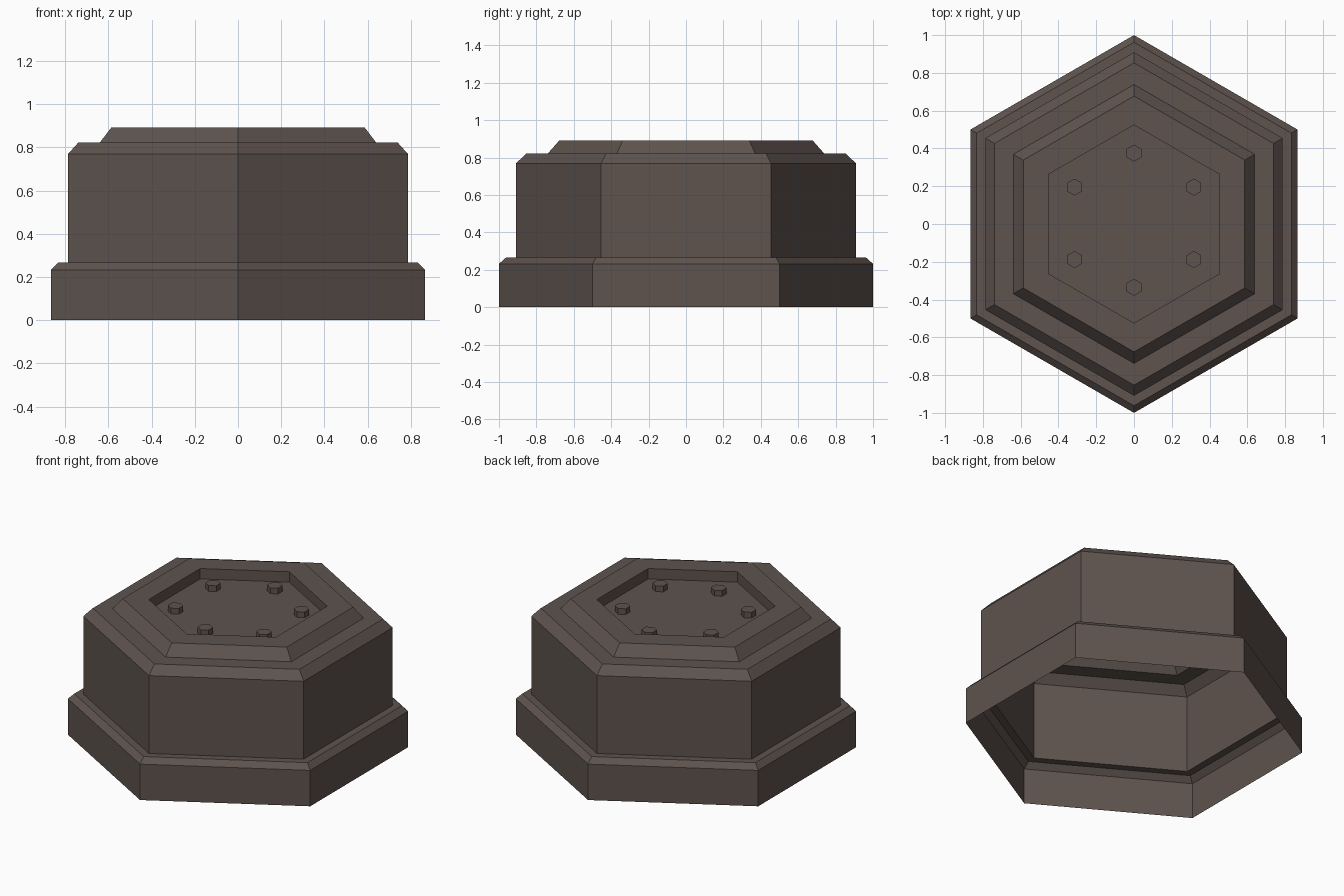
import bpy, bmesh, math

if "Cube" in bpy.data.objects:
    bpy.data.objects.remove(bpy.data.objects["Cube"])

def material(name, rgb):
    m = bpy.data.materials.new(name)
    m.diffuse_color = (*rgb, 1)
    m.use_nodes = True
    m.node_tree.nodes["Principled BSDF"].inputs["Base Color"].default_value = m.diffuse_color
    return m

brown = material("dark brown", (0.112, 0.086, 0.076))

def hex_lathe(name, profile, centre=(0, 0)):
    """Stack of hexagon rings (radius, z), capped on the last ring."""
    bm = bmesh.new()
    rings = []
    for r, z in profile:
        rings.append([bm.verts.new((centre[0] + r * math.cos(math.radians(30 + 60 * i)),
                                    centre[1] + r * math.sin(math.radians(30 + 60 * i)), z))
                      for i in range(6)])
    for a, b in zip(rings, rings[1:]):
        for i in range(6):
            j = (i + 1) % 6
            bm.faces.new((a[i], a[j], b[j], b[i]))
    bm.faces.new(rings[-1])
    me = bpy.data.meshes.new(name)
    bm.to_mesh(me)
    bm.free()
    me.materials.append(brown)
    ob = bpy.data.objects.new(name, me)
    bpy.context.collection.objects.link(ob)
    return ob

# Open-bottomed stepped shell: base skirt, body, raised rim, recessed floor
FLOOR = 0.825
hex_lathe("stepped_housing", [
    (1.0, 0), (1.0, 0.232), (0.962, 0.266), (0.909, 0.266), (0.909, 0.769),
    (0.853, 0.823), (0.738, 0.823), (0.677, 0.892), (0.524, 0.892), (0.524, FLOOR)])

# Six hexagonal bolts in the recess
for x, y in [(0, 0.375), (0, -0.335), (0.317, 0.195),
             (-0.315, 0.195), (0.317, -0.188), (-0.315, -0.188)]:
    hex_lathe("bolt", [(0.045, FLOOR), (0.045, FLOOR + 0.037)], (x, y))
